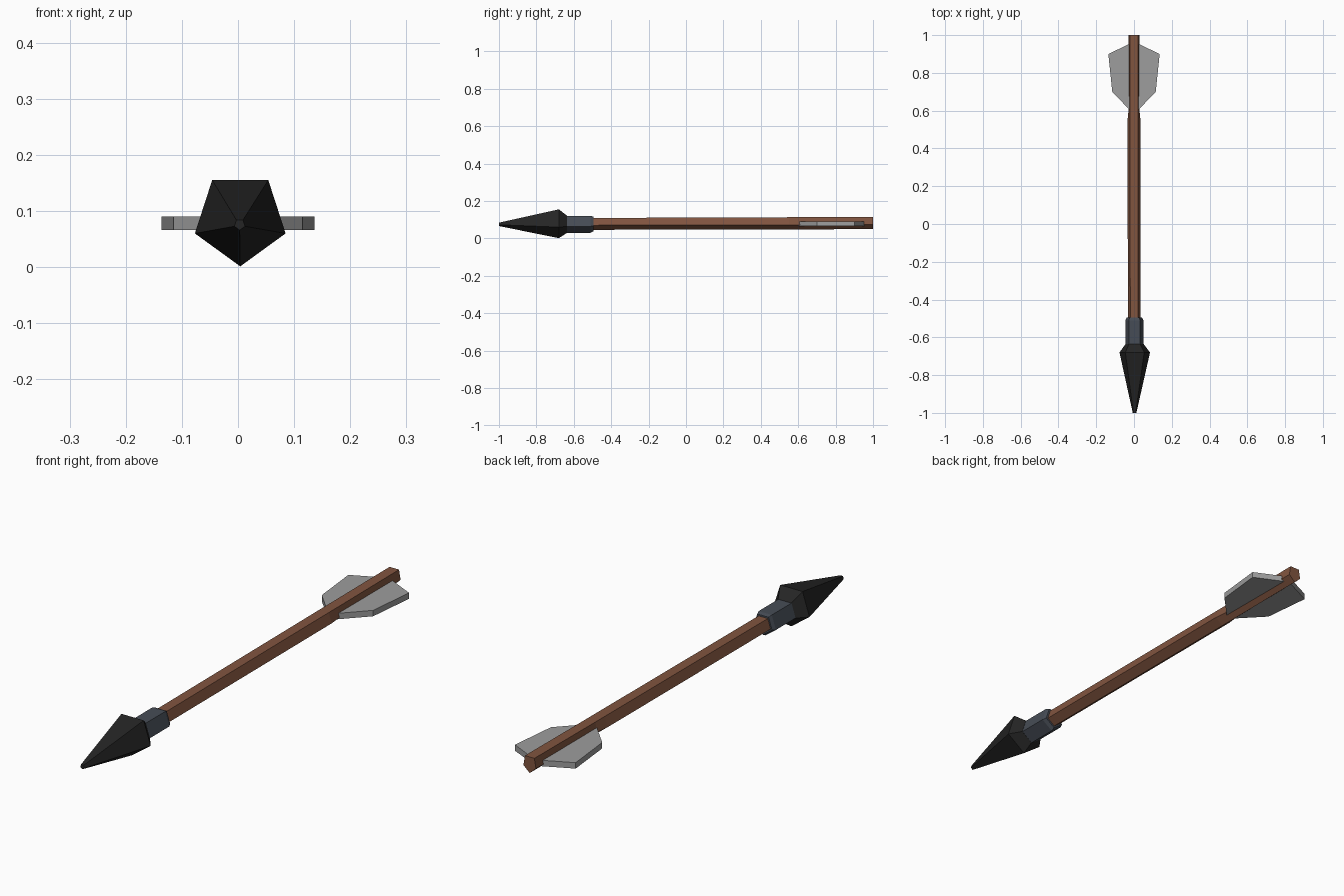
import bpy, bmesh, math

if "Cube" in bpy.data.objects:
    bpy.data.objects.remove(bpy.data.objects["Cube"])


def material(name, rgb):
    m = bpy.data.materials.new(name)
    m.diffuse_color = (*rgb, 1)
    m.use_nodes = True
    m.node_tree.nodes["Principled BSDF"].inputs["Base Color"].default_value = m.diffuse_color
    return m


BLACK = material("black iron", (0.018, 0.018, 0.018))
STEEL = material("blue grey steel", (0.062, 0.073, 0.092))
WOOD = material("brown wood", (0.22, 0.09, 0.05))
GREY = material("grey feather", (0.34, 0.34, 0.34))


def finish(name, bm, mat):
    bmesh.ops.recalc_face_normals(bm, faces=bm.faces)
    me = bpy.data.meshes.new(name)
    bm.to_mesh(me)
    bm.free()
    me.materials.append(mat)
    ob = bpy.data.objects.new(name, me)
    bpy.context.collection.objects.link(ob)
    return ob


def pentagon_loft(name, rings, mat):
    """Five-sided loft along y, point down; rings are (y, x, z, radius, side half width limit)."""
    bm = bmesh.new()
    loops = []
    for y, cx, cz, r, limit in rings:
        loop = []
        for i in range(5):
            a = math.radians(-90 + 72 * i)
            x = max(-limit, min(limit, r * math.cos(a)))
            loop.append(bm.verts.new((cx + x, y, cz + r * math.sin(a))))
        loops.append(loop)
    for a, b in zip(loops, loops[1:]):
        for i in range(5):
            j = (i + 1) % 5
            bm.faces.new((a[i], a[j], b[j], b[i]))
    bm.faces.new(loops[0])
    bm.faces.new(loops[-1])
    return finish(name, bm, mat)


# Arrow head: long point with a short tapered back
pentagon_loft("arrow_head", [
    (-1.0, 0.003, 0.076, 0.010, 1),
    (-0.68, 0.004, 0.0865, 0.085, 1),
    (-0.635, 0.003, 0.080, 0.050, 1)], BLACK)

# Metal collar with a bevelled rear edge
pentagon_loft("collar", [
    (-0.636, 0.002, 0.080, 0.050, 1),
    (-0.51, 0.002, 0.080, 0.050, 1),
    (-0.495, 0.002, 0.081, 0.043, 1)], STEEL)

# Wooden shaft, its side edges pinched in where the feathers sit
pentagon_loft("shaft", [
    (-0.52, 0.001, 0.081, 0.035, 1),
    (0.55, 0.0, 0.084, 0.036, 1),
    (0.61, 0.0, 0.084, 0.036, 0.028),
    (1.0, 0.0, 0.086, 0.036, 0.028)], WOOD)

# Feather plates, one on each side
outline = [(0.01, 0.96), (0.136, 0.90), (0.115, 0.70), (0.01, 0.59)]
for side, label in ((-1, "left"), (1, "right")):
    bm = bmesh.new()
    face = bm.faces.new([bm.verts.new((side * x, y, 0.066)) for x, y in outline])
    top = bmesh.ops.extrude_face_region(bm, geom=[face])["geom"]
    bmesh.ops.translate(bm, vec=(0, 0, 0.024),
                        verts=[v for v in top if isinstance(v, bmesh.types.BMVert)])
    finish("feather_" + label, bm, GREY)
